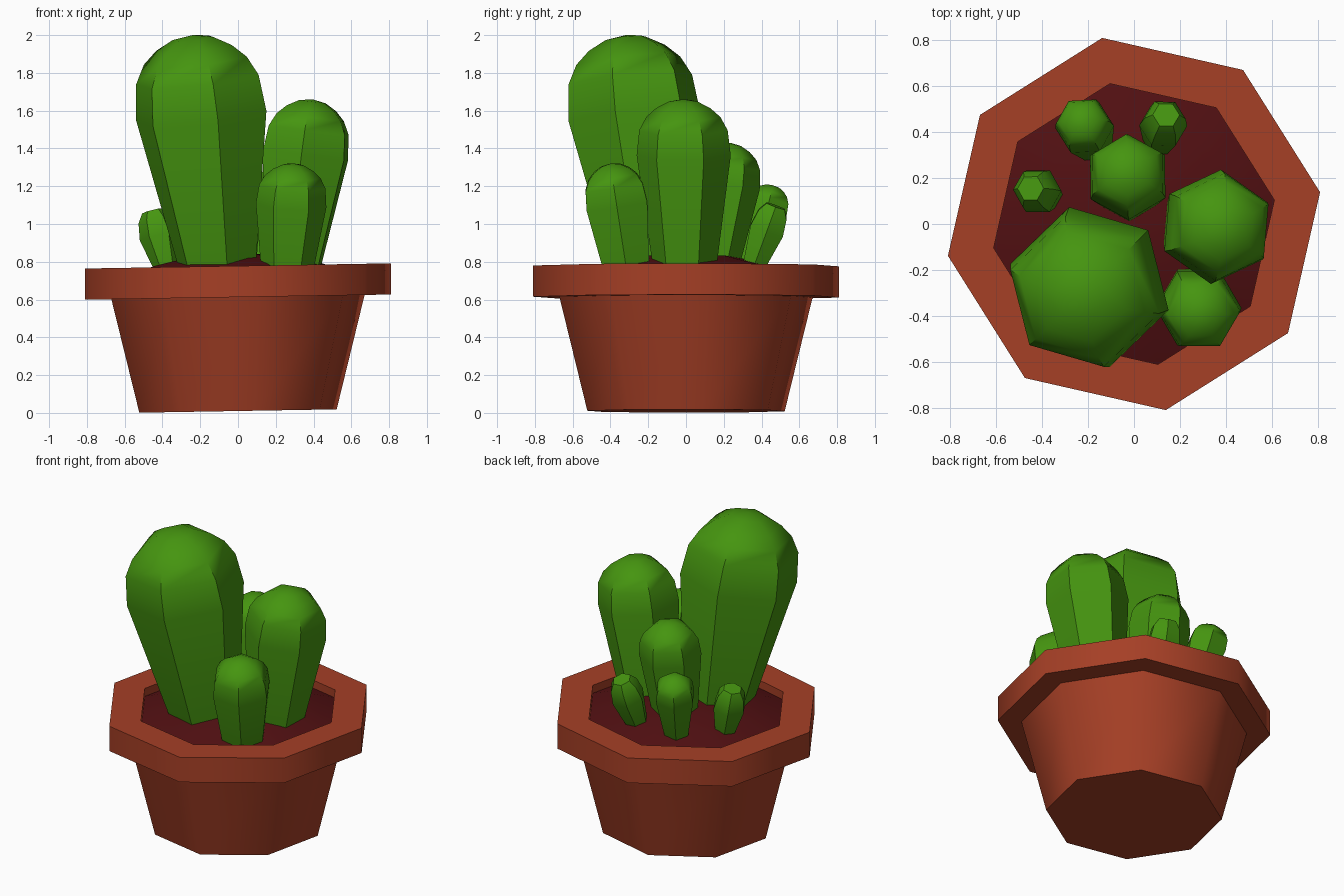
import bpy, bmesh, math
from mathutils import Vector, Matrix

if "Cube" in bpy.data.objects:
    bpy.data.objects.remove(bpy.data.objects["Cube"])


def material(name, rgb):
    m = bpy.data.materials.new(name)
    m.diffuse_color = (*rgb, 1)
    m.use_nodes = True
    m.node_tree.nodes["Principled BSDF"].inputs["Base Color"].default_value = m.diffuse_color
    return m


GREEN = material("cactus_green", (0.060, 0.300, 0.005))
CLAY = material("terracotta", (0.380, 0.050, 0.019))
SOIL = material("dark_soil", (0.082, 0.005, 0.006))


def lathe(name, profile, sides, angle, mat, matrix, smooth):
    """Revolve (radius, height) points; a zero radius makes a pole."""
    bm = bmesh.new()
    rings = []
    for r, z in profile:
        if r == 0:
            rings.append([bm.verts.new(matrix @ Vector((0, 0, z)))])
            continue
        a = [math.radians(angle) + 2 * math.pi * i / sides for i in range(sides)]
        rings.append([bm.verts.new(matrix @ Vector((r * math.cos(t), r * math.sin(t), z))) for t in a])
    for lo, hi in zip(rings, rings[1:]):
        for i in range(sides):
            j = (i + 1) % sides
            quad = [lo[i % len(lo)], lo[j % len(lo)], hi[j % len(hi)], hi[i % len(hi)]]
            bm.faces.new(list(dict.fromkeys(quad)))
    # flat lids on open ends
    if len(rings[0]) > 1:
        bm.faces.new(rings[0][::-1])
    if len(rings[-1]) > 1:
        bm.faces.new(rings[-1])
    bmesh.ops.recalc_face_normals(bm, faces=bm.faces[:])
    me = bpy.data.meshes.new(name)
    bm.to_mesh(me)
    bm.free()
    me.materials.append(mat)
    ob = bpy.data.objects.new(name, me)
    bpy.context.collection.objects.link(ob)
    bpy.ops.object.select_all(action='DESELECT')
    ob.select_set(True)
    bpy.context.view_layer.objects.active = ob
    bpy.ops.object.shade_smooth_by_angle(angle=math.radians(smooth))
    return ob


# Pot and soil: octagons sheared slightly, so the pot leans a touch
lean = Matrix(((1, 0, 0, 0), (0, 1, 0, 0), (0.017, 0, 0, 0.01), (0, 0, 0, 1)))
lean[2][2] = 1
lathe("pot", [(0.53, 0), (0.68, 0.603), (0.822, 0.603), (0.822, 0.768),
              (0.62, 0.768), (0.62, 0.66)], 8, 9.7, CLAY, lean, 50)
lathe("soil_mound", [(0.62, 0.67), (0.62, 0.715), (0.45, 0.775), (0.25, 0.82), (0, 0.835)],
      8, 9.7, SOIL, lean, 50)

# Dome shapes: (depth below the tip, radius), both as multiples of the stem radius
ROUND = [(1.2, 1), (0.66, 0.94), (0.38, 0.79), (0.19, 0.58), (0.05, 0.31), (0, 0)]
FLAT = [(1.3, 1), (0.45, 0.86), (0, 0.56)]


def cactus(name, base, tip, r, base_frac, angle, dome):
    base, tip = Vector(base), Vector(tip)
    axis = tip - base
    rot = Vector((0, 0, 1)).rotation_difference(axis).to_matrix().to_4x4()
    profile = [(r * base_frac, 0)]
    profile += [(r * f, axis.length - r * d) for d, f in dome]
    lathe(name, profile, 6, angle, GREEN, Matrix.Translation(base) @ rot, 48)


# Cacti, each leaning outward from the middle
cactus("large_cactus", (-0.09, -0.17, 0.6), (-0.24, -0.32, 2.0), 0.36, 0.50, -16, ROUND)
cactus("medium_cactus", (0.26, -0.005, 0.6), (0.395, -0.015, 1.66), 0.25, 0.58, 25, ROUND)
cactus("front_cactus", (0.25, -0.29, 0.6), (0.295, -0.40, 1.32), 0.187, 0.62, 0, ROUND)
cactus("back_cactus", (-0.02, 0.12, 0.6), (-0.03, 0.235, 1.43), 0.188, 0.6, 31, ROUND)
cactus("small_back_cactus", (-0.16, 0.32, 0.68), (-0.235, 0.46, 1.205), 0.128, 0.5, 2, ROUND)
cactus("tiny_right_cactus", (0.10, 0.33, 0.7), (0.14, 0.475, 1.095), 0.105, 0.5, 0, FLAT)
cactus("tiny_left_cactus", (-0.36, 0.12, 0.7), (-0.45, 0.155, 1.07), 0.105, 0.5, 0, FLAT)
